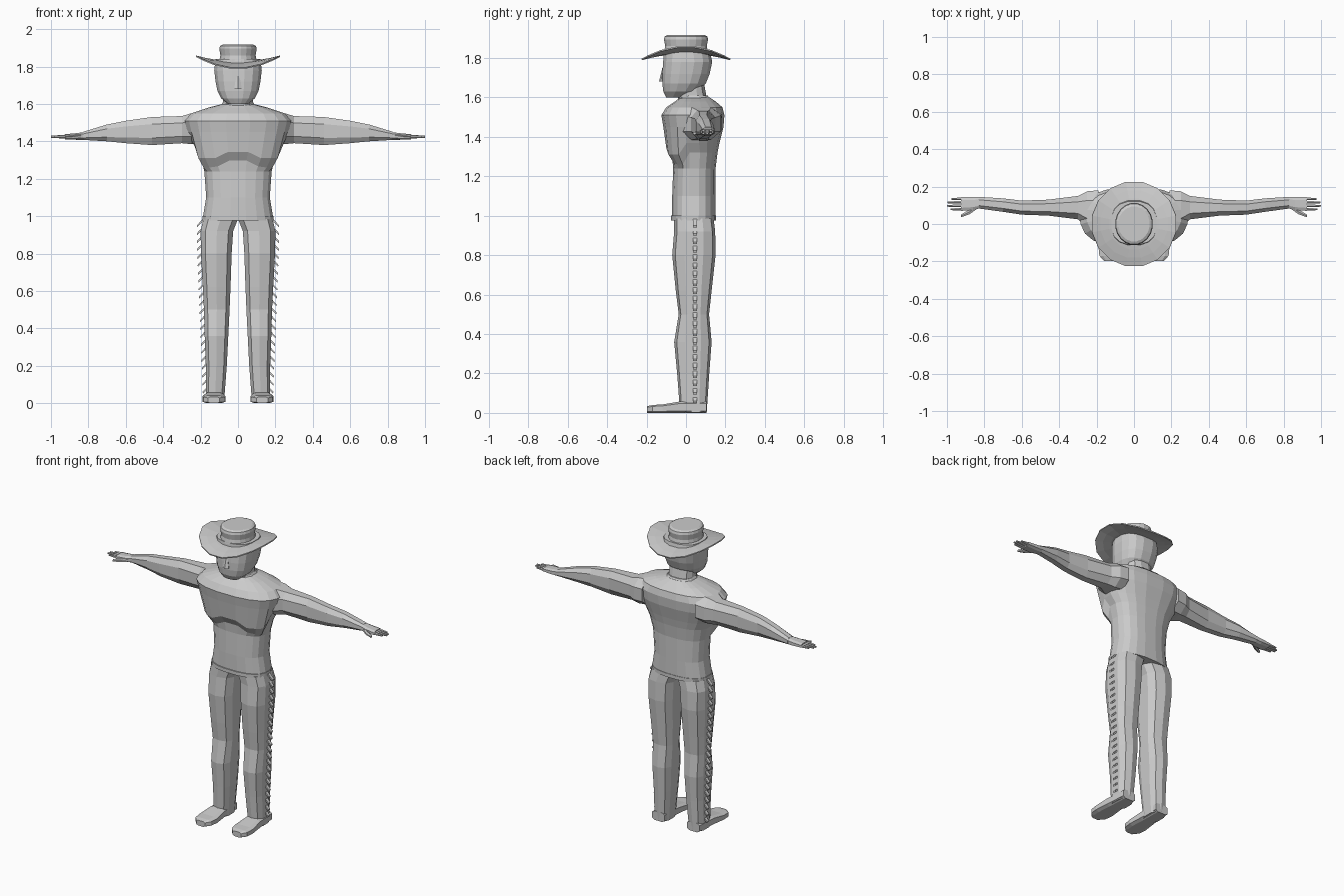
import bpy
import bmesh
from math import sin, cos, pi, copysign

cube = bpy.data.objects.get("Cube")
if cube:
    bpy.data.objects.remove(cube, do_unlink=True)

shade = (.6, .6, .6, 1)
material = bpy.data.materials.new("light grey")
material.use_nodes = True
material.diffuse_color = shade
material.node_tree.nodes["Principled BSDF"].inputs["Base Color"].default_value = shade


def finish(name, bm, mirror=False, thickness=None):
    """Turn a bmesh into a flat-shaded object."""
    bmesh.ops.recalc_face_normals(bm, faces=bm.faces)
    mesh = bpy.data.meshes.new(name)
    bm.to_mesh(mesh)
    bm.free()
    mesh.materials.append(material)
    obj = bpy.data.objects.new(name, mesh)
    bpy.context.collection.objects.link(obj)
    if thickness:
        modifier = obj.modifiers.new("thickness", 'SOLIDIFY')
        modifier.thickness = thickness
        modifier.offset = 0
    if mirror:
        obj.modifiers.new("mirror", 'MIRROR')


def rounded_box(sides, power):
    """Outline that touches the unit box on every side."""
    angles = [2 * pi * (i + .5) / sides for i in range(sides)]
    bend = lambda value: copysign(abs(value) ** (2 / power), value)
    points = [(bend(cos(a)), bend(sin(a))) for a in angles]
    widest = max(u for u, v in points)
    deepest = max(v for u, v in points)
    return [(u / widest, v / deepest) for u, v in points]


def add_rings(bm, rings, caps=True):
    """Bridge equal rings of points and close both ends."""
    loops = [[bm.verts.new(point) for point in ring] for ring in rings]
    for low, high in zip(loops, loops[1:]):
        for i in range(len(low)):
            j = (i + 1) % len(low)
            bm.faces.new((low[i], low[j], high[j], high[i]))
    if caps:
        bm.faces.new(loops[0])
        bm.faces.new(loops[-1])


def loft(bm, rows, axis='z', sides=12, power=2.5):
    """Each row: place along the axis, then the limits on the other two axes."""
    place = {'z': lambda t, a, b: (a, b, t),
             'x': lambda t, a, b: (t, a, b),
             'y': lambda t, a, b: (a, t, b)}[axis]
    outline = rounded_box(sides, power)
    mix = lambda low, high, unit: (low + high + unit * (high - low)) / 2
    add_rings(bm, [[place(t, mix(a_min, a_max, u), mix(b_min, b_max, v)) for u, v in outline]
                   for t, a_min, a_max, b_min, b_max in rows])


def lofted(name, rows, mirror=False, **options):
    bm = bmesh.new()
    loft(bm, rows, **options)
    finish(name, bm, mirror)


def upright(*rows):
    """Left-right symmetric rows: height, half width, front, back."""
    return [(z, -half_width, half_width, front, back) for z, half_width, front, back in rows]


def swap_up(*rows):
    """Centred rows for turned parts: height and radius, a little deeper than wide."""
    return upright(*[(z, radius, -radius * 1.12, radius * 1.12) for z, radius in rows])


# Torso, with the rib arch drawn down towards the sides
bm = bmesh.new()
loft(bm, upright((.98, .19, -.07, .15), (1.1, .17, -.07, .15), (1.24, .18, -.065, .15),
                 (1.32, .2, -.07, .16), (1.37, .23, -.1, .17), (1.45, .27, -.115, .19),
                 (1.51, .285, -.125, .195), (1.55, .25, -.1, .185),
                 (1.58, .16, -.055, .15), (1.6, .08, -.03, .12)), sides=20)
for vert in bm.verts:
    if vert.co.y < 0 and 1.3 < vert.co.z < 1.4:
        vert.co.z -= min(abs(vert.co.x), .12) / 2
finish("torso", bm)

# Shirt hem
lofted("shirt_hem", upright(*[(z, .19, -.077, .153) for z in (.977, 1)]), sides=20)

# Neck, collar, head and nose
lofted("neck", upright((1.57, .08, -.04, .11), (1.68, .08, -.04, .09)))
lofted("collar", upright((1.58, .1, -.045, .13), (1.61, .08, -.03, .11)))
lofted("head", upright((1.6, .055, -.1, -.01), (1.63, .09, -.115, .06), (1.67, .11, -.12, .1),
                       (1.72, .12, -.12, .12), (1.78, .127, -.116, .133),
                       (1.84, .12, -.11, .12)), sides=16)
lofted("nose", upright((1.68, .02, -.137, -.1), (1.75, .01, -.12, -.1)), sides=6, power=2)

# Hat brim, curled up at the sides and down at front and back
bm = bmesh.new()
angles = [pi * (i + .5) / 8 for i in range(16)]
brim_radius = .229
brim = []
for share in (.4, .6, .8, 1):
    radius = brim_radius * share
    brim.append([(radius * cos(a), radius * sin(a), 1.824 + .034 * cos(2 * a) * share ** 2)
                 for a in angles])
add_rings(bm, brim, caps=False)
finish("hat_brim", bm, thickness=.007)

# Hat crown, slightly waisted
lofted("hat_crown", swap_up((1.81, .102), (1.83, .1), (1.86, .094), (1.895, .1),
                            (1.91, .096), (1.917, .083)), sides=20, power=2)

# Arms
lofted("arms", [(.19, -.04, .18, 1.39, 1.555), (.25, -.02, .175, 1.385, 1.55),
                (.3, .025, .15, 1.39, 1.535), (.46, .045, .13, 1.38, 1.53),
                (.6, .05, .125, 1.39, 1.51), (.7, .065, .137, 1.4, 1.49),
                (.83, .083, .145, 1.408, 1.45)],
       axis='x', sides=8, mirror=True)

# Hands with fingers and thumb
bm = bmesh.new()
loft(bm, [(.82, .085, .143, 1.408, 1.45), (.86, .075, .145, 1.408, 1.444),
          (.925, .07, .143, 1.412, 1.438)], axis='x', sides=8, power=3)
for i, tip in enumerate((.98, 1, .997, .975)):
    y = .071 + .0185 * i
    loft(bm, [(.915, y, y + .016, 1.414, 1.436), (tip, y + .003, y + .012, 1.419, 1.43)],
         axis='x', sides=6, power=2)
loft(bm, [(.84, .08, .11, 1.41, 1.44), (.88, .052, .078, 1.41, 1.43),
          (.925, .036, .05, 1.41, 1.425)], axis='x', sides=6, power=2)
finish("hands", bm, mirror=True)

# Trouser legs
lofted("legs", [(.003, .075, .172, -.03, .105), (.2, .06, .172, -.045, .118),
                (.36, .052, .178, -.06, .13), (.5, .045, .182, -.037, .117),
                (.62, .04, .188, -.052, .13), (.8, .034, .198, -.07, .15),
                (.92, .026, .2, -.06, .148), (.985, 0, .185, -.06, .14)],
       sides=10, power=2.8, mirror=True)

# Boots
lofted("boots", [(-.197, .1, .16, 0, .034), (-.17, .075, .185, 0, .04),
                 (-.12, .067, .19, 0, .043), (-.03, .075, .18, 0, .058),
                 (.105, .08, .17, 0, .058)],
       axis='y', sides=8, power=4, mirror=True)

# Fringe of slanted tabs down the outer seam of each leg
bm = bmesh.new()
tab_count = 22
for i in range(tab_count):
    z = .075 + .89 * i / (tab_count - 1)
    seam = .168 + .034 * min(z / .85, 1)
    tab = [(seam - .012, z + .018), (seam + .018, z - .014),
           (seam + .016, z - .024), (seam - .012, z + .004)]
    add_rings(bm, [[(x, y, height) for x, height in tab] for y in (.036, .056)])
finish("leg_fringe", bm, mirror=True)
